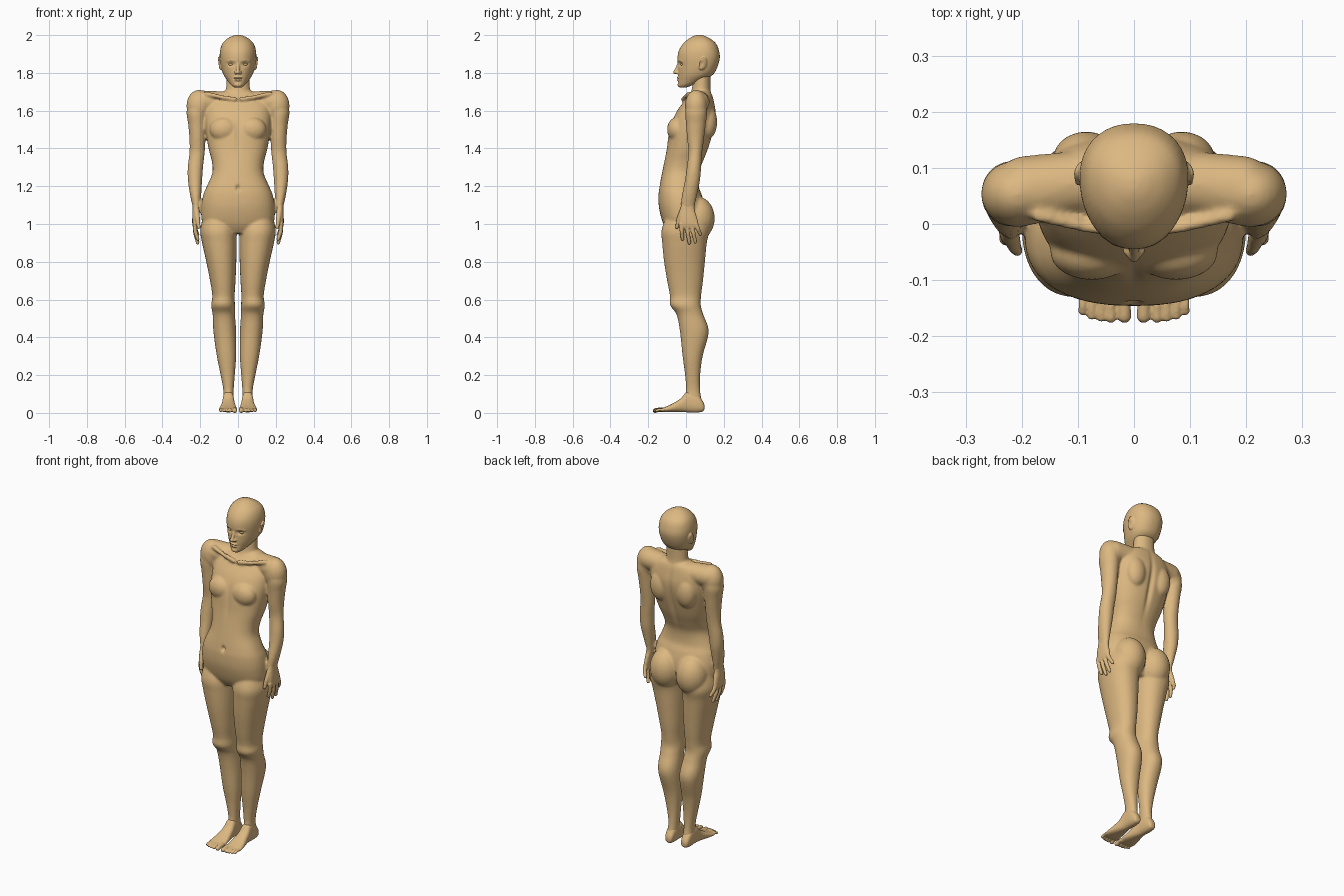
import bpy, bmesh, math
from mathutils import Vector, Matrix

skin = bpy.data.materials.new("skin")
skin.diffuse_color = (0.72, 0.48, 0.22, 1)
SIDES = (1, -1)


def spline(rows, steps=6):
    """Catmull-Rom interpolation through rows of numbers."""
    out = []
    for i in range(len(rows) - 1):
        a, b, c, d = (rows[max(0, min(len(rows) - 1, i + k))] for k in (-1, 0, 1, 2))
        for j in range(steps):
            t = j / steps
            out.append([0.5 * (2 * q + (r - p) * t + (2 * p - 5 * q + 4 * r - s) * t * t
                               + (3 * q - p - 3 * r + s) * t ** 3)
                        for p, q, r, s in zip(a, b, c, d)])
    return out + [list(rows[-1])]


def loft(bm, rows, s=1, power=2.0, taper=0.0, along_y=False, n=40):
    """Skin rings given as (position, x0, x1, v0, v1); v is y, or z when along_y."""
    rings = []
    for pos, x0, x1, v0, v1 in spline(rows):
        ring = []
        for i in range(n):
            a = 2 * math.pi * i / n
            c, d = math.cos(a), math.sin(a)
            c = math.copysign(abs(c) ** (2 / power), c)
            d = math.copysign(abs(d) ** (2 / power), d)
            x = (x0 + x1) / 2 + (x1 - x0) / 2 * c * (1 + taper * d)
            v = (v0 + v1) / 2 + (v1 - v0) / 2 * d
            ring.append(bm.verts.new((s * x, pos, v) if along_y else (s * x, v, pos)))
        rings.append(ring)
    for r, q in zip(rings, rings[1:]):
        for i in range(n):
            bm.faces.new((r[i], r[(i + 1) % n], q[(i + 1) % n], q[i]))
    bm.faces.new(rings[0])
    bm.faces.new(rings[-1])


def blob(bm, pos, radii, s=1, rot=(0, 0, 0)):
    m = Matrix.Translation((s * pos[0], pos[1], pos[2]))
    for ang, ax in zip(rot, "XYZ"):
        m = m @ Matrix.Rotation(ang if ax == "X" else s * ang, 4, ax)
    bmesh.ops.create_uvsphere(bm, u_segments=24, v_segments=16, radius=1,
                              matrix=m @ Matrix.Diagonal((*radii, 1)))


def limb(bm, pts, s=1):
    """Rounded tube through points (x, y, z, radius)."""
    for x, y, z, r in pts:
        blob(bm, (x, y, z), (r, r, r), s)
    for a, b in zip(pts, pts[1:]):
        p, q = Vector((s * a[0], *a[1:3])), Vector((s * b[0], *b[1:3]))
        rot = (q - p).to_track_quat("Z", "Y").to_matrix().to_4x4()
        bmesh.ops.create_cone(bm, cap_ends=True, segments=20, radius1=a[3], radius2=b[3],
                              depth=(q - p).length, matrix=Matrix.Translation((p + q) / 2) @ rot)


def finish(bm, name, voxel, smooth, dents=()):
    """Fuse the overlapping forms, soften them, then press dents (pos, radii, push)."""
    bmesh.ops.recalc_face_normals(bm, faces=bm.faces)
    me = bpy.data.meshes.new(name)
    bm.to_mesh(me)
    bm.free()
    ob = bpy.data.objects.new(name, me)
    bpy.context.collection.objects.link(ob)
    rm = ob.modifiers.new("fuse", "REMESH")
    rm.mode, rm.voxel_size, rm.use_smooth_shade = "VOXEL", voxel, True
    sm = ob.modifiers.new("soften", "SMOOTH")
    sm.factor, sm.iterations = 0.5, smooth
    dg = bpy.context.evaluated_depsgraph_get()
    new = bpy.data.meshes.new_from_object(ob.evaluated_get(dg))
    ob.modifiers.clear()
    ob.data = new
    for v in new.vertices:
        co = v.co.copy()
        for pos, rad, push in dents:
            e = sum(((co[k] - pos[k]) / rad[k]) ** 2 for k in range(3))
            if e < 6:
                v.co += Vector(push) * math.exp(-e)
    new.shade_smooth()
    new.materials.clear()
    new.materials.append(skin)


# Body: torso, neck, arms and legs
bm = bmesh.new()
torso = [(.95, .12, -.09, .07), (1.0, .185, -.12, .09), (1.08, .195, -.142, .10),
         (1.15, .185, -.146, .085), (1.2, .165, -.14, .067), (1.27, .136, -.127, .068),
         (1.33, .138, -.115, .09), (1.4, .156, -.102, .118), (1.5, .172, -.088, .147),
         (1.58, .176, -.058, .158), (1.64, .165, -.018, .15), (1.685, .12, .02, .138),
         (1.705, .07, .04, .12)]
loft(bm, [(z, -w, w, a, b) for z, w, a, b in torso], power=2.35)
neck = [(1.6, .08, .0, .135), (1.67, .072, .015, .138), (1.72, .063, .032, .13), (1.82, .06, .04, .13)]
loft(bm, [(z, -w, w, a, b) for z, w, a, b in neck])
arm = [(1.67, .165, .245, .015, .1), (1.6, .165, .272, -.004, .112), (1.53, .17, .264, .0, .105),
       (1.45, .173, .257, .006, .095), (1.38, .176, .257, .013, .086), (1.3, .185, .266, .004, .08),
       (1.23, .19, .265, -.006, .074), (1.15, .195, .253, -.022, .058), (1.09, .2, .24, -.028, .046),
       (1.06, .202, .238, -.03, .046)]
leg = [(1.05, .025, .18, -.1, .1), (.97, .009, .2, -.129, .122), (.9, .007, .19, -.126, .11),
       (.8, .009, .168, -.116, .1), (.7, .013, .148, -.1, .09), (.62, .018, .136, -.085, .08),
       (.57, .016, .142, -.084, .078), (.52, .016, .134, -.05, .092), (.43, .01, .13, -.032, .12),
       (.3, .01, .112, -.018, .088), (.2, .017, .092, -.005, .075), (.12, .023, .078, .0, .075),
       (.05, .024, .08, -.01, .085)]
for s in SIDES:
    loft(bm, arm, s)
    loft(bm, leg, s, power=2.2)
    limb(bm, [(.05, .08, 1.645, .055), (.19, .06, 1.645, .062)], s)            # shoulder bar
    blob(bm, (.207, .054, 1.625), (.066, .06, .085), s)                        # deltoid
    blob(bm, (.085, .06, 1.03), (.09, .092, .115), s)                          # buttock
    blob(bm, (.075, -.05, 1.5), (.075, .05, .065), s)                          # chest
    blob(bm, (.085, .115, 1.54), (.06, .05, .09), s)                           # shoulder blade
    limb(bm, [(.015, -.015, 1.66, .012), (.09, -.004, 1.672, .011), (.17, .015, 1.69, .012)], s)  # collarbone
dents = [((0, .15, 1.45), (.014, .06, .16), (0, -.014, 0)),                     # spine
         ((0, -.14, 1.19), (.009, .03, .014), (0, .016, 0)),                    # navel
         ((0, -.1, 1.48), (.012, .04, .09), (0, .006, 0))]                      # breastbone
finish(bm, "body", .0065, 7, dents)

# Hands
for s, side in zip(SIDES, ("left", "right")):
    bm = bmesh.new()
    loft(bm, [(1.12, .2, .24, -.022, .045), (1.08, .203, .24, -.03, .045), (1.04, .208, .242, -.036, .056),
              (1.0, .212, .242, -.036, .066), (.98, .216, .238, -.03, .06)], s, power=2.4)
    for y0, y1, z1 in ((-.026, -.018, .92), (.002, .018, .9), (.028, .05, .905), (.052, .076, .945)):
        ym = (y0 + y1) / 2
        limb(bm, [(.228, y0, 1.0, .0125), (.226, ym, (1.0 + z1) / 2, .011), (.213, y1, z1, .009)], s)
    limb(bm, [(.22, -.018, 1.07, .016), (.213, -.04, 1.02, .012), (.208, -.048, .983, .0095)], s)
    finish(bm, side + "_hand", .0035, 3)

# Feet
for s, side in zip(SIDES, ("left", "right")):
    bm = bmesh.new()
    loft(bm, [(.098, .04, .06, .02, .04), (.09, .03, .073, .008, .06), (.06, .024, .08, .002, .1),
              (.01, .021, .081, .003, .115), (-.03, .016, .086, .004, .075), (-.08, .008, .097, .004, .045),
              (-.12, .005, .102, .005, .028), (-.14, .01, .095, .008, .022)], s, power=2.4, along_y=True)
    for x, r, y in ((.017, .0125, -.164), (.041, .0095, -.167), (.0585, .0085, -.166),
                    (.0755, .008, -.163), (.0915, .008, -.155)):
        limb(bm, [(x, -.12, .017, r), (x, -.145, .017, r * .9), (x, y, .012, r)], s)
    finish(bm, side + "_foot", .0035, 3)

# Head with nose, lips, brows and ears
bm = bmesh.new()
head = [(1.722, .018, -.032, .0), (1.735, .036, -.04, .035), (1.76, .056, -.041, .09),
        (1.79, .076, -.042, .142), (1.83, .089, -.042, .166), (1.88, .096, -.045, .179),
        (1.92, .094, -.037, .174), (1.955, .082, -.015, .159), (1.98, .058, .013, .13),
        (1.995, .03, .04, .1), (2.001, .008, .06, .08)]
loft(bm, [(z, -w, w, a, b) for z, w, a, b in head], power=2.15, taper=.1)
limb(bm, [(0, -.037, 1.85, .008), (0, -.049, 1.82, .009), (0, -.057, 1.803, .011)])
blob(bm, (0, -.041, 1.774), (.023, .009, .006))
blob(bm, (0, -.040, 1.763), (.019, .009, .006))
blob(bm, (0, -.032, 1.737), (.02, .013, .013))
for s in SIDES:
    blob(bm, (.012, -.046, 1.801), (.008, .011, .008), s)
    limb(bm, [(.015, -.040, 1.864, .005), (.035, -.034, 1.868, .005), (.055, -.02, 1.862, .005)], s)
    blob(bm, (.097, .09, 1.85), (.006, .022, .036), s, (-.2, .18, .35))
    blob(bm, (.09, .08, 1.835), (.012, .014, .02), s)
dents = [((0, -.045, 1.7685), (.022, .015, .003), (0, .007, 0))]
for s in SIDES:
    dents += [((s * .036, -.033, 1.846), (.019, .03, .011), (0, .011, 0)),      # eye sockets
              ((s * .107, .083, 1.85), (.012, .01, .018), (-s * .006, 0, 0))]   # ear hollows
finish(bm, "head", .0035, 3, dents)

# Eyes
for s, side in zip(SIDES, ("left", "right")):
    bm = bmesh.new()
    blob(bm, (.036, -.018, 1.845), (.015, .011, .008), s)
    finish(bm, side + "_eye", .0015, 1)
